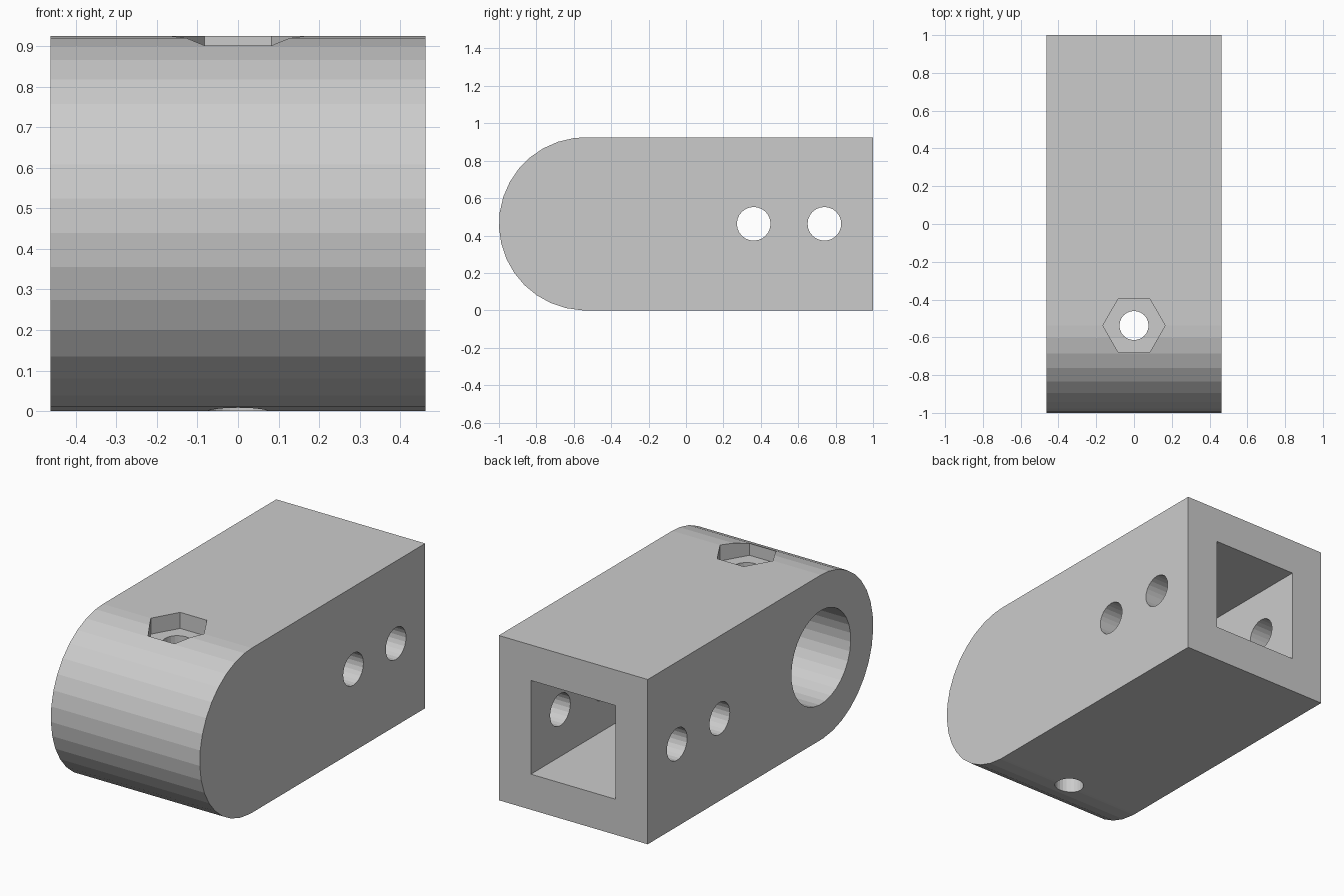
import bpy, bmesh
from math import radians, cos, sin, pi

if "Cube" in bpy.data.objects:
    bpy.data.objects.remove(bpy.data.objects["Cube"])

R = 0.4625            # half width and radius of the rounded end
CY = -1 + R           # axis of the rounded end
BORE = 0.263          # bore radius, also half of the square socket


def prism(name, profile, axis, lo, hi):
    """Extrude a 2D profile along x, y or z between lo and hi."""
    place = {'X': lambda a, b, t: (t, a, b),
             'Y': lambda a, b, t: (a, t, b),
             'Z': lambda a, b, t: (a, b, t)}[axis]
    bm = bmesh.new()
    ends = [[bm.verts.new(place(a, b, t)) for a, b in profile] for t in (lo, hi)]
    n = len(profile)
    for ring in ends:
        bm.faces.new(ring)
    for i in range(n):
        j = (i + 1) % n
        bm.faces.new((ends[0][i], ends[0][j], ends[1][j], ends[1][i]))
    bmesh.ops.recalc_face_normals(bm, faces=bm.faces)
    mesh = bpy.data.meshes.new(name)
    bm.to_mesh(mesh)
    bm.free()
    ob = bpy.data.objects.new(name, mesh)
    bpy.context.collection.objects.link(ob)
    return ob


def circle(a, b, r, n, turn=0.0):
    return [(a + r * cos(turn + 2 * pi * i / n), b + r * sin(turn + 2 * pi * i / n))
            for i in range(n)]


# Body: rectangular block with a faceted round front
angles = [-90] + [-2.85 + 10.6 * k for k in range(-8, 9)] + [90]
outline = [(CY - R * cos(radians(a)), R + R * sin(radians(a))) for a in angles]
outline += [(1, 2 * R), (1, 0)]
body = prism("clamp_body", outline, 'X', -R, R)

# Cutters: blind bore, square socket, two cross holes, bolt hole, nut pocket
square = [(-BORE, R - BORE), (BORE, R - BORE), (BORE, R + BORE), (-BORE, R + BORE)]
cutters = [
    prism("bore_cutter", circle(CY, R, BORE, 32, 0.05), 'X', -1, R - 0.2),
    prism("socket_cutter", square, 'Y', 0.0, 1.5),
    prism("bolt_cutter", circle(0, CY, 0.077, 24), 'Z', -0.5, 1.5),
    prism("nut_cutter", circle(0, CY, 0.165, 6), 'Z', 2 * R - 0.09, 1.5),
]
for y in (0.362, 0.74):
    cutters.append(prism("cross_hole_cutter", circle(y, R, 0.09, 24), 'X', -1, 1))

# Cut everything and keep only the finished body
bpy.context.view_layer.objects.active = body
for cutter in cutters:
    cutter.hide_render = True
    mod = body.modifiers.new(cutter.name, 'BOOLEAN')
    mod.operation = 'DIFFERENCE'
    mod.solver = 'EXACT'
    mod.object = cutter
    bpy.ops.object.modifier_apply(modifier=mod.name)
for cutter in cutters:
    bpy.data.objects.remove(cutter)
